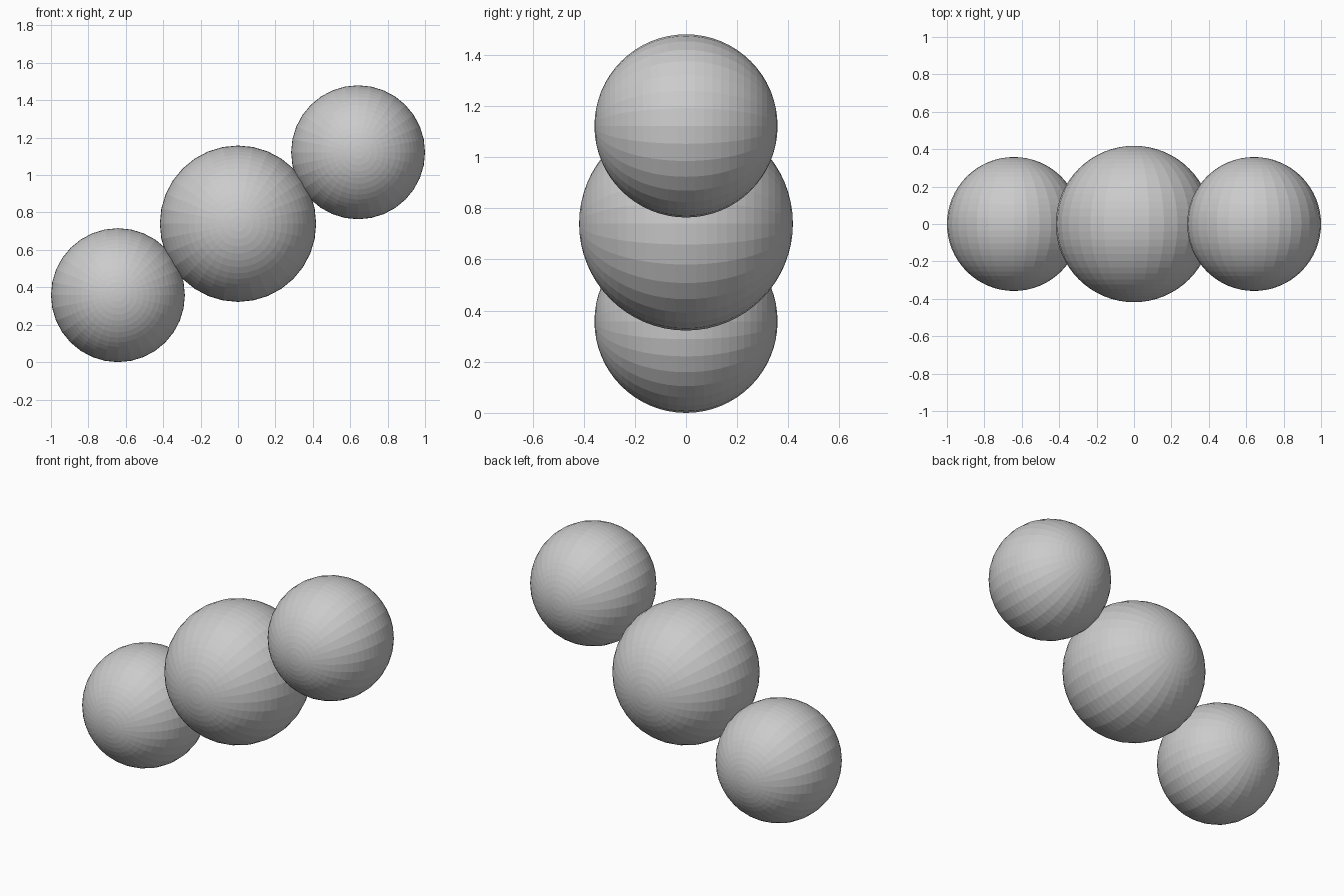
import bpy
from math import radians

if "Cube" in bpy.data.objects:
    bpy.data.objects.remove(bpy.data.objects["Cube"])


def ball(name, x, z, radius):
    # Faceted sphere with its poles facing front and back
    bpy.ops.mesh.primitive_uv_sphere_add(
        segments=32, ring_count=32, radius=radius,
        location=(x, 0, z), rotation=(radians(90), 0, 0))
    obj = bpy.context.object
    obj.name = name
    bpy.ops.object.transform_apply(location=False, rotation=True, scale=False)
    return obj


# Large central ball
ball("centre_ball", 0, 0.74, 0.418)

# Two smaller balls on a rising diagonal
for name, side in (("lower_ball", -1), ("upper_ball", 1)):
    ball(name, side * 0.642, 0.74 + side * 0.382, 0.358)
